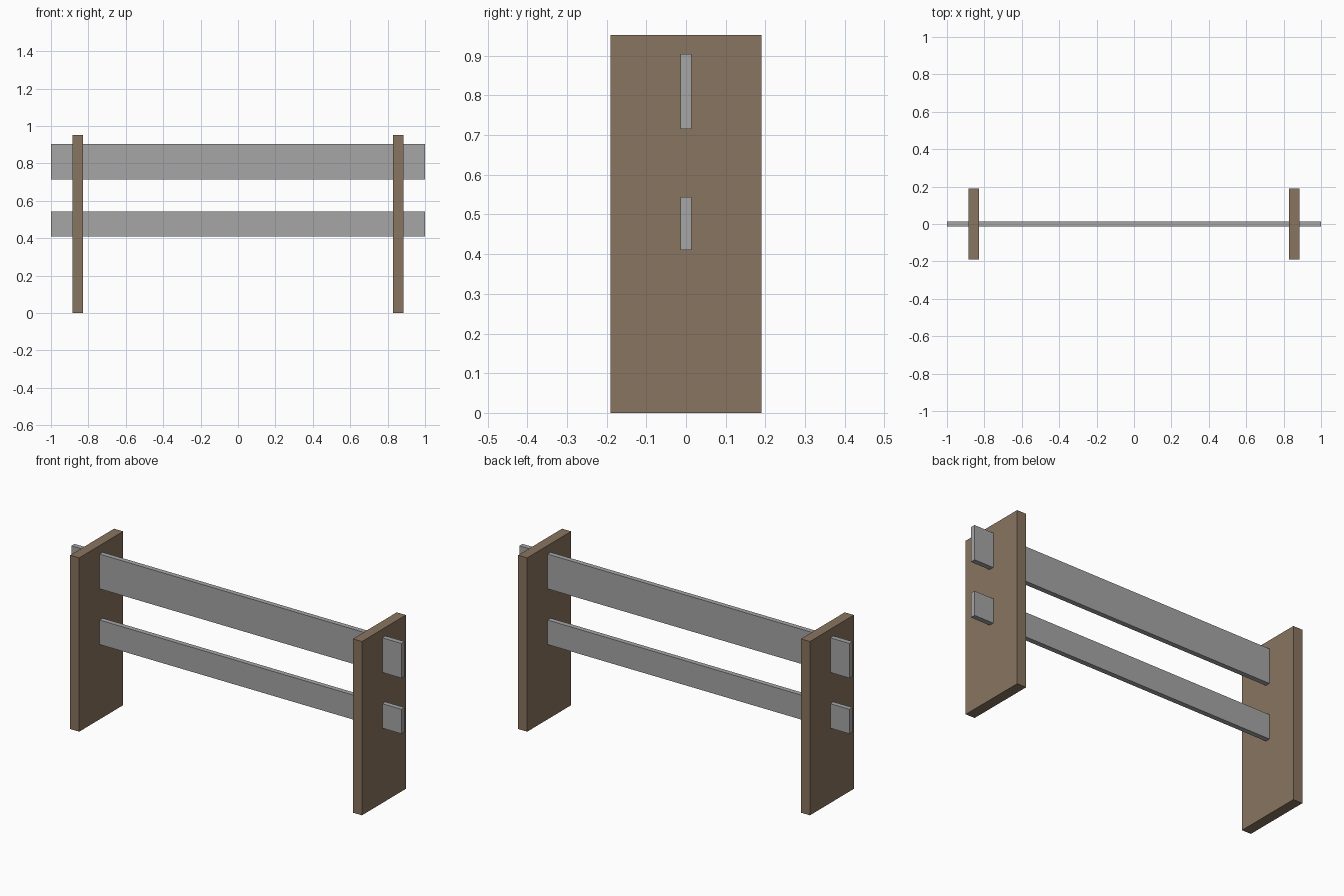
import bpy

cube = bpy.data.objects.get("Cube")
if cube:
    bpy.data.objects.remove(cube, do_unlink=True)


def material(name, color):
    mat = bpy.data.materials.new(name)
    mat.use_nodes = True
    mat.diffuse_color = color
    for node in mat.node_tree.nodes:
        if node.type == 'BSDF_PRINCIPLED':
            node.inputs["Base Color"].default_value = color
    return mat


def box(name, low, high, mat):
    """Box spanning two opposite corners."""
    center = [(a + b) / 2 for a, b in zip(low, high)]
    bpy.ops.mesh.primitive_cube_add(size=1, location=center)
    obj = bpy.context.object
    obj.name = name
    obj.scale = [b - a for a, b in zip(low, high)]
    bpy.ops.object.transform_apply(location=False, rotation=False, scale=True)
    obj.data.materials.append(mat)
    return obj


wood = material("brown wood", (0.25, 0.176, 0.115, 1))
metal = material("grey rail", (0.38, 0.38, 0.38, 1))

# Upright end panels
inner, outer, depth, height = 0.829, 0.884, 0.19, 0.952
box("left_panel", (inner, -depth, 0), (outer, depth, height), wood)
box("right_panel", (-outer, -depth, 0), (-inner, depth, height), wood)

# Rails running through both panels
thick = 0.0135
for name, bottom, top in (("upper_rail", 0.715, 0.905), ("lower_rail", 0.41, 0.544)):
    box(name, (-1, -thick, bottom), (1, thick, top), metal)
